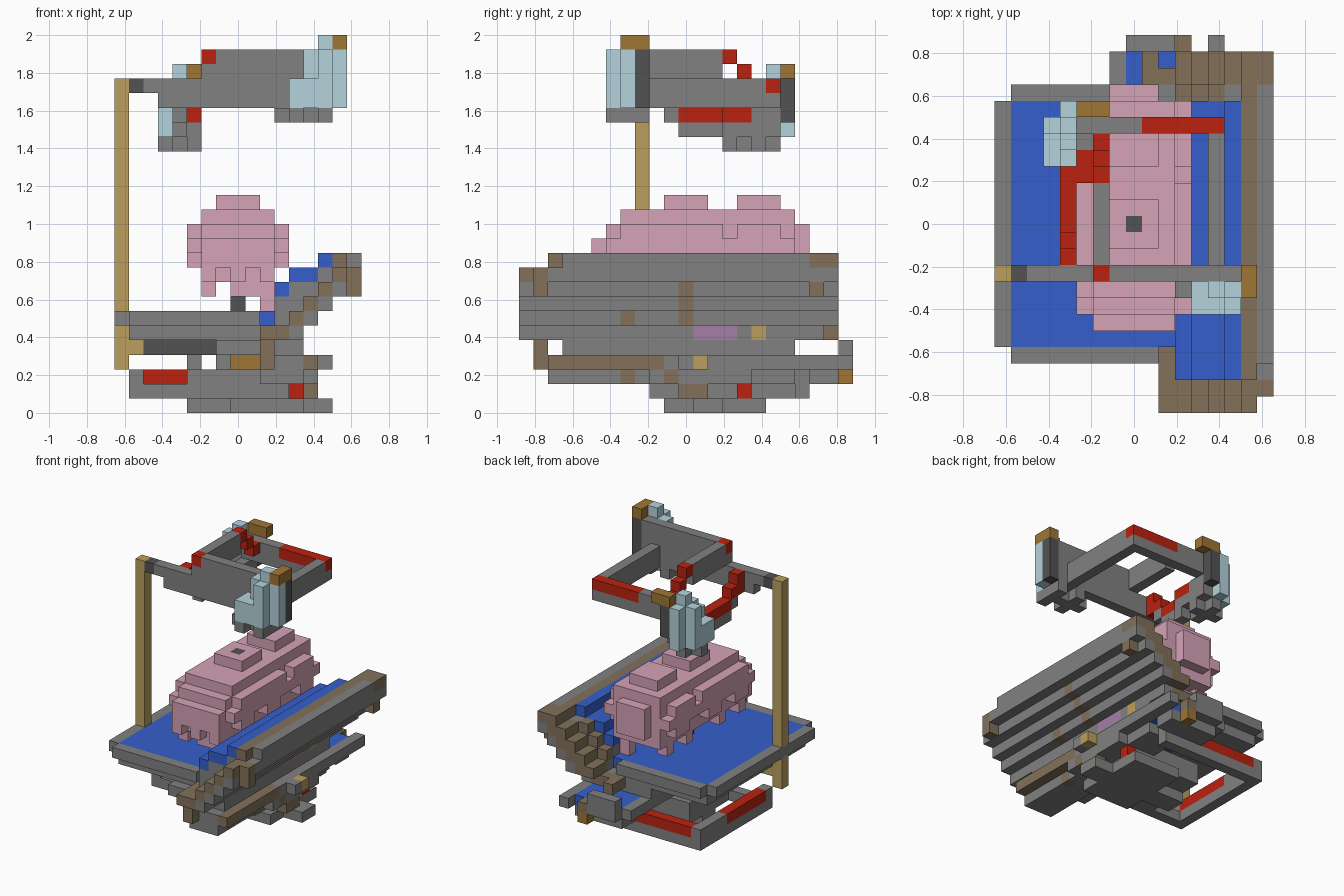
import bpy
import bmesh
from mathutils import Vector

if "Cube" in bpy.data.objects:
    bpy.data.objects.remove(bpy.data.objects["Cube"], do_unlink=True)

UNIT = 2 / 26
ORIGIN = Vector((8.5, 11.5, 0))
PALETTE = {
    "grey": "818181", "charcoal": "525252", "tan": "bb9f5e", "brown": "82715a",
    "ochre": "9f7635", "pink": "d6a3b7", "pale_blue": "b5d3dc",
    "blue": "365fcb", "red": "bb2210", "mauve": "a67fa6",
}


def linear(code):
    values = [int(code[n:n + 2], 16) / 255 for n in (0, 2, 4)]
    return [((v + 0.055) / 1.055) ** 2.4 for v in values] + [1]


materials = {}
for name, code in PALETTE.items():
    material = bpy.data.materials.new(name)
    material.use_nodes = True
    material.diffuse_color = linear(code)
    material.node_tree.nodes["Principled BSDF"].inputs["Base Color"].default_value = linear(code)
    materials[name] = material
cells = {}


def span(value):
    first, last = value if isinstance(value, tuple) else (value, value)
    return range(first, last + 1)


def block(part, colour, x, y, z):
    """Fill a box of cells; a later block replaces an earlier one."""
    for i in span(x):
        for j in span(y):
            for k in span(z):
                cells[i, j, k] = (part, colour)


# Main deck: grey rim with a flush blue floor
block("main_deck", "grey", (1, 9), (3, 19), 6)
block("main_deck", "grey", 0, (4, 18), 6)
block("main_deck", "blue", (1, 10), (4, 18), 6)
block("main_deck", "grey", (1, 9), (4, 18), 5)

# Sloping side: blue steps backed by grey planks, with diagonal brown end caps
steps = {5: (10, 12), 6: (11, 13), 7: (11, 14), 8: (12, 15), 9: (14, 16)}
for level, planks in steps.items():
    low, high = planks
    block("side_planks", "grey", planks, (2, 19), level)
    block("front_cap", "brown", level + 6, (0, 1), level)
    block("back_cap", "brown", (level + 5, level + 6), (20, min(21, level + 15)), level)
    if level < 9:
        block("front_cap", "grey", level + 7, (0, 1), level)
        block("back_cap", "grey", level + 7, (20, min(21, level + 15)), level)
    if level > 6:
        block("back_cap", "brown", level + 4, 19, level)
    if level > 7:
        block("side_steps", "blue", (level + 3, low - 1), (2, 18), level)
    if 5 < level < 9:
        block("side_rib", "brown", high, 11, level)
block("side_rim", "brown", 15, (2, 21), 10)
block("side_rim", "grey", 16, (3, 19), 10)
block("side_rim", "brown", 16, (20, 21), 10)
block("side_steps", "blue", 14, (2, 18), 10)
block("front_cap", "brown", 10, (0, 3), 5)
block("front_cap", "brown", 16, 1, (8, 9))
block("back_cap", "brown", 16, 20, 8)
block("back_cap", "grey", 16, (20, 21), 9)
block("back_cap", "brown", 9, (20, 21), 5)
block("side_mark", "mauve", 12, (12, 14), 5)
block("side_mark", "tan", 12, 16, 5)
block("side_mark", "brown", 13, 7, 6)

# Keel and lower deck
block("keel", "grey", (7, 12), (3, 18), 4)
block("keel", "brown", 10, 1, (3, 4))
block("keel", "grey", (10, 13), (2, 20), 3)
block("keel", "brown", 13, (2, 9), 3)
block("keel", "grey", (10, 12), (2, 18), 2)
block("keel", "grey", (5, 13), (9, 15), 2)
block("keel", "grey", (5, 11), (9, 15), 1)
block("keel", "brown", 13, (11, 12), 1)
block("keel", "grey", 14, 11, 3)
block("keel", "tan", 14, 12, 3)
block("keel", "grey", 5, 12, 3)
block("keel", "ochre", (8, 9), 8, 3)
block("keel", "brown", 12, 7, 2)
block("keel", "brown", 13, 10, 2)
block("lower_deck", "grey", (7, 13), (15, 21), 3)
block("lower_deck", "grey", (8, 10), 22, (3, 4))
block("lower_deck", "blue", (8, 12), (16, 21), 3)
block("lower_deck", "grey", 13, 22, 3)
block("lower_deck", "ochre", 11, 22, 2)
block("lower_deck", "brown", 11, 22, 3)
block("lower_deck", "grey", (8, 12), (20, 21), 2)
block("keel_foot", "grey", (5, 14), (12, 13), 0)
block("keel_foot", "grey", (8, 12), (10, 16), 0)
block("keel_foot", "red", 12, 15, 1)

# Lower ring with red inserts
block("lower_ring", "grey", 1, (9, 19), (1, 2))
block("lower_ring", "grey", (1, 11), 19, (1, 2))
block("lower_ring", "grey", (1, 5), 9, 1)
block("lower_ring", "red", 1, (10, 15), 2)
block("lower_ring", "red", (2, 8), 19, 2)

# Post and its brackets
block("post", "tan", 0, 8, (3, 22))
block("main_deck", "grey", 0, 8, 6)
block("post", "tan", 1, 8, 4)
block("post_bracket", "charcoal", (2, 6), 8, 4)
block("post_bracket", "charcoal", 1, 8, 22)

# Rounded pink body, scalloped lower edge, stubby legs and a dark core
block("body", "pink", (6, 10), (6, 18), (9, 12))
for side in (5, 11):
    block("body", "pink", side, (6, 18), 11)
    block("body", "pink", side, (7, 13), 12)
    block("body", "pink", side, (15, 17), 12)
    for j in (7, 11, 16):
        block("body", "pink", side, (j, j + 1), 10)
block("body", "pink", (6, 10), 5, (10, 11))
block("body", "pink", (7, 9), 19, (10, 12))
block("body", "pink", (6, 10), (7, 18), 13)
block("body", "pink", (7, 9), (10, 12), 14)
block("body", "pink", (7, 9), (15, 17), 14)
for j in (6, 9, 14, 17):
    block("body_leg", "pink", 6, j, 8)
    block("body_leg", "pink", 10, j, (7, 8))
block("body_leg", "pink", (8, 9), (6, 7), 8)
for i in (6, 8, 10):
    block("body_leg", "pink", i, 5, 9)
block("body_core", "charcoal", 8, 11, (7, 14))

# Upper frame: front wall, two side bars and a back bar
block("upper_front_wall", "grey", (3, 14), 8, 21)
block("upper_front_wall", "grey", (2, 14), 8, 22)
block("upper_front_wall", "grey", (6, 14), 8, (23, 24))
block("upper_front_wall", "red", 6, 8, 24)
block("upper_right_bar", "grey", 13, (9, 16), (21, 22))
block("upper_back_bar", "grey", (5, 13), 17, (21, 22))
block("upper_back_bar", "red", (9, 13), 17, 22)
block("upper_left_bar", "grey", 6, (9, 13), (23, 24))
for drop in range(3):
    block("upper_left_bar", "red", 6, 14 + drop, 24 - drop)

# Low red rail curving into the back fin
block("upper_rail", "red", 4, 9, (21, 22))
block("upper_rail", "red", 4, 10, 21)
block("upper_rail", "grey", 4, 10, 20)
block("upper_rail", "red", 4, (11, 14), 20)
block("upper_rail", "red", 5, (14, 15), 20)
block("upper_rail", "grey", 4, (11, 14), 19)

# Back fin on a knobbly base
block("back_fin_base", "grey", (3, 5), 16, 18)
block("back_fin_base", "grey", 4, (15, 17), 18)
block("back_fin_base", "grey", 5, 14, 18)
block("back_fin_base", "grey", (4, 5), (14, 17), 19)
block("back_fin_base", "grey", 5, (16, 17), 20)
block("back_fin", "pale_blue", 3, (15, 16), (19, 20))
block("back_fin", "pale_blue", 3, 17, (19, 22))
block("back_fin", "pale_blue", 4, 15, (20, 21))
block("back_fin", "pale_blue", 4, 16, (20, 22))
block("back_fin", "pale_blue", 4, 17, (20, 23))
block("back_fin", "pale_blue", 4, 18, (19, 22))
block("back_fin_edge", "charcoal", 5, 18, (20, 22))
block("back_fin_tip", "ochre", (5, 6), 18, 23)

# Front fin on a knobbly base
block("front_fin_base", "grey", (11, 14), 7, 20)
for i in (12, 14):
    block("front_fin_base", "grey", i, 6, 20)
    block("front_fin_base", "grey", i, 8, 20)
block("front_fin", "pale_blue", 12, (6, 7), (21, 22))
block("front_fin", "pale_blue", 13, 6, (21, 22))
block("front_fin", "pale_blue", 13, 7, (21, 24))
block("front_fin", "pale_blue", 14, 6, (21, 24))
block("front_fin", "pale_blue", 14, 7, (21, 25))
block("front_fin", "pale_blue", 15, 7, (21, 24))
block("front_fin_edge", "charcoal", 15, 8, (21, 24))
block("front_fin_tip", "ochre", 15, (7, 8), 25)

# Turn the cells of each part into a mesh of its exposed faces
directions = [Vector(axis) * sign for axis in ((1, 0, 0), (0, 1, 0), (0, 0, 1)) for sign in (1, -1)]
for part in dict.fromkeys(owner for owner, _ in cells.values()):
    bm = bmesh.new()
    used = []
    for cell, (owner, colour) in cells.items():
        if owner != part:
            continue
        if colour not in used:
            used.append(colour)
        centre = Vector(cell) + Vector((0.5, 0.5, 0.5)) - ORIGIN
        for normal in directions:
            if tuple(int(v) for v in Vector(cell) + normal) in cells:
                continue
            side = Vector((normal.y, normal.z, normal.x))
            up = normal.cross(side)
            corners = (side + up, up - side, -side - up, side - up)
            face = bm.faces.new([bm.verts.new((centre + (normal + c) / 2) * UNIT) for c in corners])
            face.material_index = used.index(colour)
    bmesh.ops.remove_doubles(bm, verts=bm.verts, dist=UNIT / 100)
    mesh = bpy.data.meshes.new(part)
    bm.to_mesh(mesh)
    bm.free()
    for colour in used:
        mesh.materials.append(materials[colour])
    bpy.context.collection.objects.link(bpy.data.objects.new(part, mesh))
